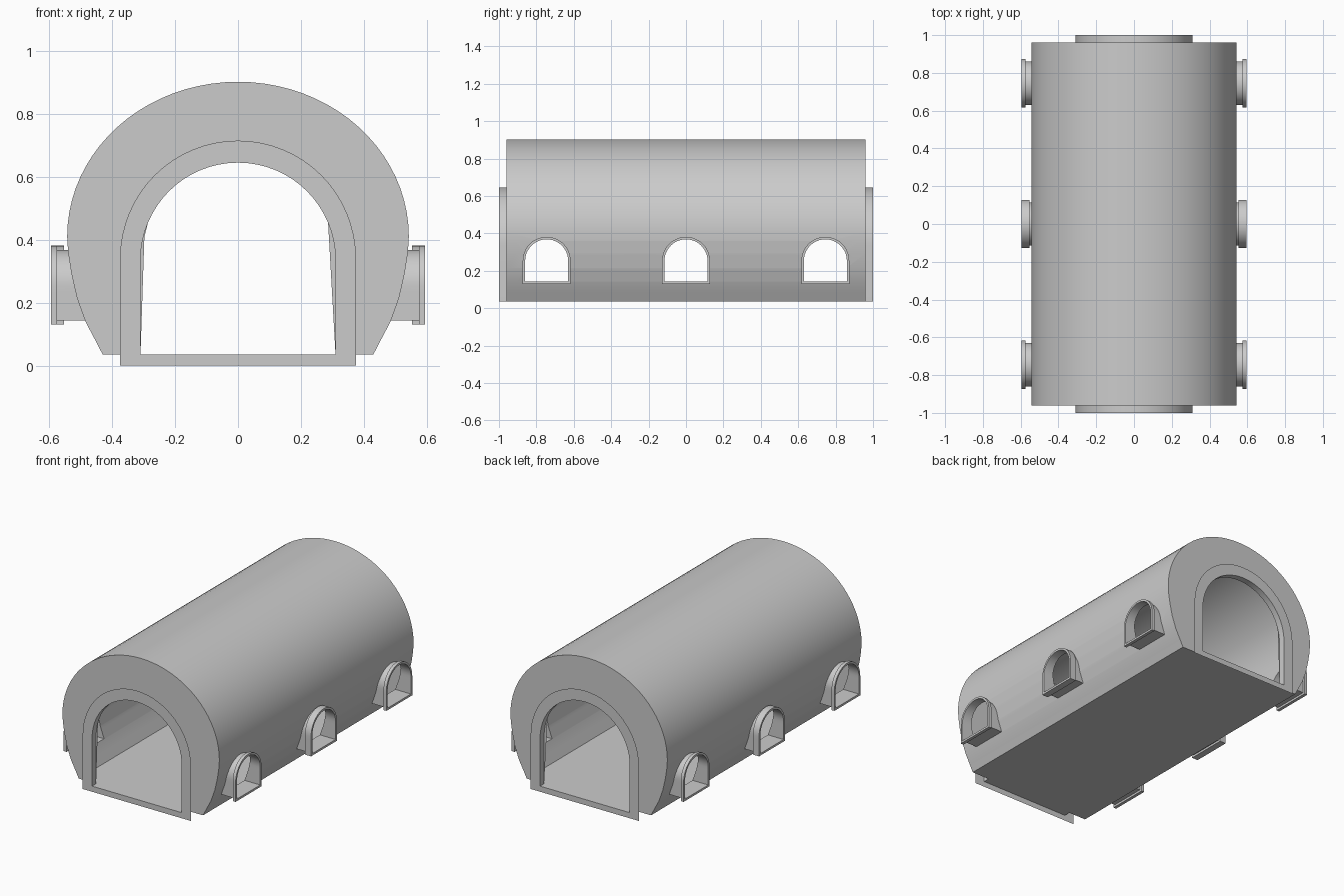
import bpy, bmesh, math
from mathutils import Vector

if "Cube" in bpy.data.objects:
    bpy.data.objects.remove(bpy.data.objects["Cube"])

BODY_Y, FLOOR, WIDE_Z = 0.96, 0.035, 0.41
# right lower side of the body section (x, z), bottom to widest point
LOWER = [(0.43, FLOOR), (0.456, 0.085), (0.485, 0.14), (0.512, 0.215),
         (0.53, 0.295), (0.54, 0.36), (0.543, WIDE_Z)]
WINDOWS_Y = (-0.745, 0, 0.745)


def arch(w, bottom, spring, n=24, side=6):
    """Closed arch outline: left leg up, round top, right leg down."""
    legs = [bottom + (spring - bottom) * i / side for i in range(side)]
    top = [(-w * math.cos(math.pi * i / n), spring + w * math.sin(math.pi * i / n))
           for i in range(n + 1)]
    return [(-w, z) for z in legs] + top + [(w, z) for z in reversed(legs)]


def side_x(z):
    for (x0, z0), (x1, z1) in zip(LOWER, LOWER[1:]):
        if z <= z1:
            return x0 + (x1 - x0) * (z - z0) / (z1 - z0)
    return LOWER[-1][0]


def strip(bm, a, b, closed=True):
    va, vb = [bm.verts.new(p) for p in a], [bm.verts.new(p) for p in b]
    n = len(a)
    for i in range(n if closed else n - 1):
        j = (i + 1) % n
        bm.faces.new((va[i], va[j], vb[j], vb[i]))


def finish(name, bm, angle=35):
    bmesh.ops.remove_doubles(bm, verts=bm.verts, dist=0.0003)
    bmesh.ops.recalc_face_normals(bm, faces=bm.faces)
    me = bpy.data.meshes.new(name)
    bm.to_mesh(me)
    bm.free()
    ob = bpy.data.objects.new(name, me)
    bpy.context.collection.objects.link(ob)
    bpy.ops.object.select_all(action='DESELECT')
    ob.select_set(True)
    bpy.context.view_layer.objects.active = ob
    bpy.ops.object.shade_smooth_by_angle(angle=math.radians(angle))
    return ob


win_in = arch(0.115, 0.143, 0.253)
win_out = arch(0.128, 0.13, 0.253)
door_in = arch(0.31, FLOOR, 0.335, 32, 1)
door_out = arch(0.375, 0.0, 0.34, 32, 1)


def side_sheet(sx):
    """Lower side wall: flat sheet with window holes, bent to the section."""
    s = bmesh.new()
    loops = [[(-BODY_Y, FLOOR), (BODY_Y, FLOOR), (BODY_Y, WIDE_Z), (-BODY_Y, WIDE_Z)]]
    loops += [[(y + cy, z) for y, z in win_in] for cy in WINDOWS_Y]
    for lp in loops:
        vs = [s.verts.new((0, y, z)) for y, z in lp]
        for i in range(len(vs)):
            s.edges.new((vs[i - 1], vs[i]))
    bmesh.ops.triangle_fill(s, use_beauty=True, edges=s.edges[:], normal=(1, 0, 0))
    for _, z in LOWER[1:-1]:
        bmesh.ops.bisect_plane(s, geom=s.verts[:] + s.edges[:] + s.faces[:],
                               plane_co=(0, 0, z), plane_no=(0, 0, 1), dist=1e-5)
    for v in s.verts:
        v.co.x = sx * side_x(v.co.z)
    me = bpy.data.meshes.new("tmp")
    s.to_mesh(me)
    s.free()
    return me


# hollow body: side walls, vault, floor and end walls
bm = bmesh.new()
for sx in (-1, 1):
    me = side_sheet(sx)
    bm.from_mesh(me)
    bpy.data.meshes.remove(me)
N = 40
vault = [(0.543 * math.cos(math.pi * i / N), WIDE_Z + 0.492 * math.sin(math.pi * i / N))
         for i in range(N + 1)]
strip(bm, [(x, -BODY_Y, z) for x, z in vault], [(x, BODY_Y, z) for x, z in vault], False)
section = LOWER[:-1] + vault + [(-x, z) for x, z in reversed(LOWER[:-1])]
for y in (-BODY_Y, BODY_Y):
    f = bm.faces.new([bm.verts.new((x, y, z)) for x, z in section + door_in])
    bmesh.ops.triangulate(bm, faces=[f])
strip(bm, [(-0.43, -BODY_Y, FLOOR), (0.43, -BODY_Y, FLOOR)],
      [(-0.43, BODY_Y, FLOOR), (0.43, BODY_Y, FLOOR)], False)
finish("tunnel_body", bm)

# end doorways: short lip and a flat surround
for name, s in (("front_doorway", -1), ("back_doorway", 1)):
    bm = bmesh.new()
    lip = [(x, s, z) for x, z in door_in]
    strip(bm, [(x, s * BODY_Y, z) for x, z in door_in], lip)
    strip(bm, lip, [(x, s, z) for x, z in door_out])
    finish(name, bm)

# windows: tube out of the wall and a raised rim
for sx, side in ((-1, "left"), (1, "right")):
    for k, cy in enumerate(WINDOWS_Y):
        X = 0.595 * sx
        back = sx * (0.553 if cy == 0 else 0.575)

        def ring(loop, x):
            return [(x, y + cy, z) for y, z in loop]

        bm = bmesh.new()
        strip(bm, [(sx * side_x(z), y + cy, z) for y, z in win_in], ring(win_in, X))
        strip(bm, ring(win_in, X), ring(win_out, X))
        strip(bm, ring(win_out, X), ring(win_out, back))
        strip(bm, ring(win_out, back), ring(win_in, back))
        finish(f"{side}_window_{k + 1}", bm)
